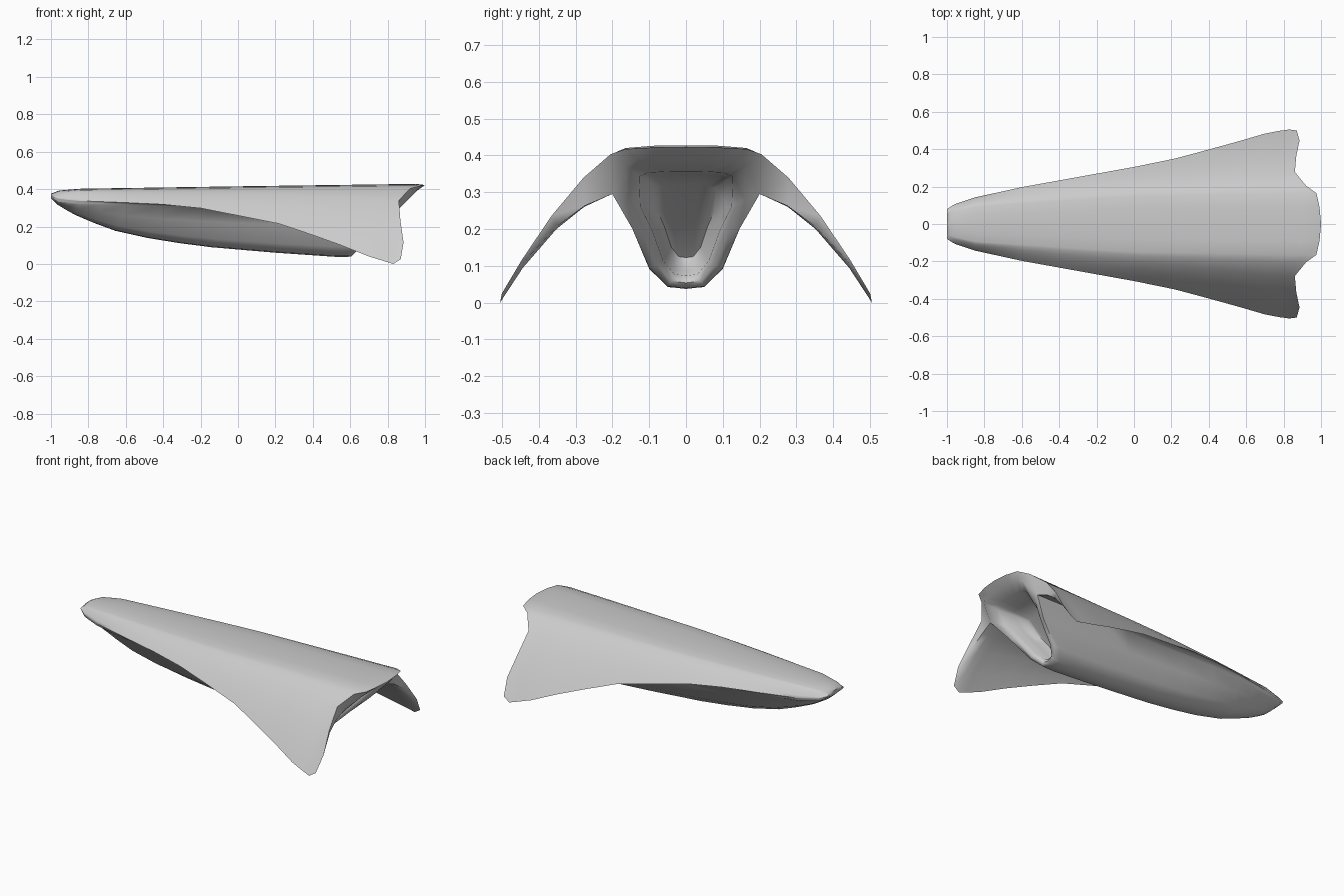
import bpy, bmesh, math

if "Cube" in bpy.data.objects:
    bpy.data.objects.remove(bpy.data.objects["Cube"])

def interp(pts, x):
    if x <= pts[0][0]:
        return pts[0][1]
    for (a, va), (b, vb) in zip(pts, pts[1:]):
        if x <= b:
            return va + (vb - va) * (x - a) / (b - a)
    return pts[-1][1]

# Lengthwise profiles (x, value)
EDGE_Y = [(-1, .08), (-.96, .105), (-.86, .14), (-.6, .197), (0, .305), (.22, .35),
          (.5, .425), (.73, .492), (.83, .505), (.87, .5)]
EDGE_Z = [(-1, .362), (-.96, .35), (-.86, .338), (-.6, .328), (-.4, .318), (-.2, .298),
          (.22, .215), (.5, .12), (.7, .04), (.83, .0), (.87, .025)]
KEEL = [(-1, .35), (-.96, .312), (-.84, .245), (-.65, .175), (-.42, .125), (-.15, .09),
        (.2, .06), (.55, .036), (.62, .04)]
TOP = [(-1, .375), (-.96, .392), (-.85, .402), (0, .415), (.95, .428), (1, .422)]
SHOULDER_Y = [(-1, .05), (-.96, .07), (-.85, .095), (0, .15), (.97, .165)]
ROOT_Z = [(-1, .354), (-.96, .331), (-.85, .318), (-.5, .312), (0, .302), (.86, .295)]

def edge(x):
    return interp(EDGE_Y, x), interp(EDGE_Z, x)

def root(x):
    return min(.2, .94 * edge(x)[0]), interp(ROOT_Z, x)

def hull(fy, fz):
    def f(x):
        ry, rz = root(x)
        k = interp(KEEL, x)
        return ry * fy, k + (rz - k) * fz
    return f

def under(g):
    def f(x):
        (ry, rz), (ey, ez) = root(x), edge(x)
        bow = .2 * g * (1 - g) * (ey - ry) / .3
        return ry + (ey - ry) * g, rz + (ez - rz) * g + bow
    return f

def upper(g):
    def f(x):
        sy, sz = interp(SHOULDER_Y, x), interp(TOP, x) - .008
        ey, ez = edge(x)
        return sy + (ey - sy) * g, sz + (ez - sz) * g ** 1.5
    return f

def top(x):
    return 0, interp(TOP, x)

def top_side(x):
    return interp(SHOULDER_Y, x) * .55, interp(TOP, x) - .002

# Lengthwise rails from keel round the wing edge to the top: (section function, rear end x)
rails = [(hull(0, 0), .605), (hull(.25, .02), .61), (hull(.5, .21), .655), (hull(.73, .63), .77),
         (root, .86), (under(.25), .855), (under(.5), .86), (under(.8), .875), (edge, .87),
         (upper(.84), .885), (upper(.6), .868), (upper(.34), .86), (upper(.12), .92),
         (upper(0), .975), (top_side, .992), (top, 1.0)]
stations = [(x + 1) / 1.87 for x in (-1, -.985, -.96, -.91, -.85, -.73, -.6, -.4, -.2, 0, .22,
                                    .4, .55, .7, .78, .83, .87)]

bm = bmesh.new()
grid = []
for f, end in rails:
    row = []
    for s in stations:
        x = -1 + (end + 1) * s
        y, z = f(x)
        row.append(bm.verts.new((x, y, z)))
    grid.append(row)

# Outer skin and nose cap
for a, b in zip(grid, grid[1:]):
    for i in range(len(stations) - 1):
        bm.faces.new((a[i], a[i + 1], b[i + 1], b[i]))
bm.faces.new([r[0] for r in grid])

# Wing trailing edge: join lower rails to upper rails
last = [r[-1] for r in grid]
for i in range(3):
    bm.faces.new((last[4 + i], last[5 + i], last[11 - i], last[12 - i]))
bm.faces.new((last[7], last[8], last[9]))

# Slanted rear opening: rim, inner lip, recess
loop = last[:5] + last[12:]
def ring(sy, z0, sz, dx):
    out = []
    for v in rim_co:
        z = z0 + (v.z - .035) * sz
        out.append(bm.verts.new((.565 + z + dx, v.y * sy, z)))
    return out
rim_co = [v.co.copy() for v in loop]
for spec in ((.8, .05, .88, .0), (.62, .07, .74, -.03), (.56, .085, .68, -.13), (.4, .12, .52, -.19)):
    nxt = ring(*spec)
    for i in range(len(loop) - 1):
        bm.faces.new((loop[i], loop[i + 1], nxt[i + 1], nxt[i]))
    loop = nxt
bm.faces.new(loop)

# Mirror to the other side
bmesh.ops.mirror(bm, geom=bm.verts[:] + bm.edges[:] + bm.faces[:], axis='Y', merge_dist=.0005)
bmesh.ops.remove_doubles(bm, verts=bm.verts[:], dist=.0005)
bmesh.ops.recalc_face_normals(bm, faces=bm.faces[:])
me = bpy.data.meshes.new("winged_hull")
bm.to_mesh(me)
bm.free()
ob = bpy.data.objects.new("winged_hull", me)
bpy.context.collection.objects.link(ob)
bpy.context.view_layer.objects.active = ob
ob.select_set(True)
bpy.ops.object.shade_smooth_by_angle(angle=math.radians(65))
